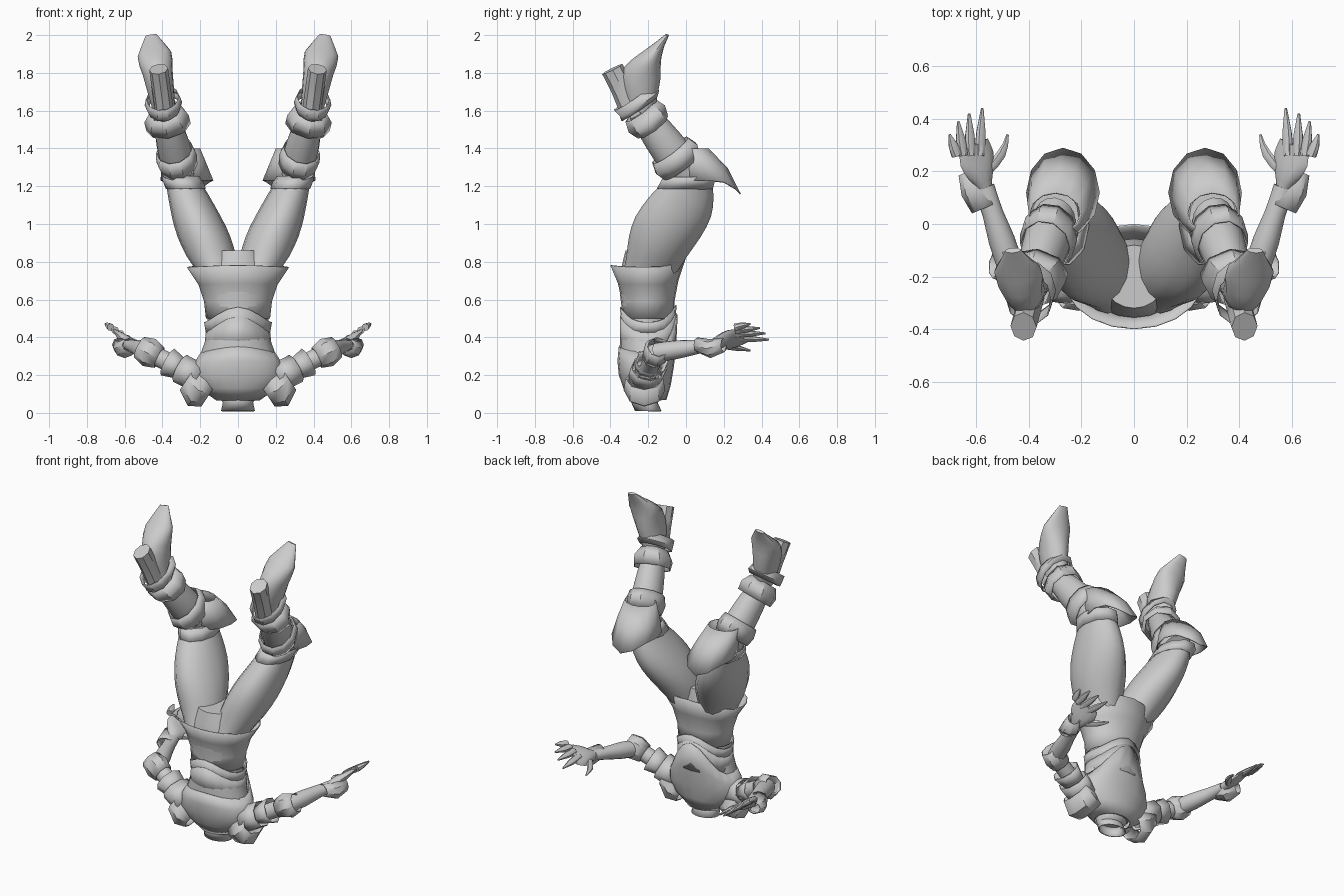
import bpy, bmesh, math
from mathutils import Vector

cube = bpy.data.objects.get("Cube")
if cube:
    bpy.data.objects.remove(cube, do_unlink=True)

grey = bpy.data.materials.new("plain_grey")
grey.use_nodes = True
colour = (0.6, 0.6, 0.6, 1)
grey.diffuse_color = colour
grey.node_tree.nodes["Principled BSDF"].inputs["Base Color"].default_value = colour

X, Y, Z = Vector((1, 0, 0)), Vector((0, 1, 0)), Vector((0, 0, 1))


def blend(values, t):
    """Smooth curve through evenly spaced values, t running from 0 to 1."""
    last = len(values) - 1
    i = min(int(t * last), last - 1)
    f = t * last - i
    a, b = values[i], values[i + 1]
    slope_a = (b - values[max(i - 1, 0)]) / 2
    slope_b = (values[min(i + 2, last)] - a) / 2
    hermite = f * (1 - f) * (slope_a * (1 - f) - slope_b * f)
    return a + (b - a) * f * f * (3 - 2 * f) + hermite


def loft(name, start, end, widths, depths, ref=X, bend=Vector(), flat=False,
         shell=False, mirror=True, sides=16, front_peak=0, back_peak=0):
    """Oval tube from start to end; the end rim may rise to a peak."""
    spans = (len(widths) - 1) * (1 if shell else 2)
    axis = Z if flat else (end - start).normalized()
    u = (ref - axis * ref.dot(axis)).normalized()
    v = axis.cross(u)
    if v.y < 0:
        v = -v
    bm = bmesh.new()
    rings = []
    for step in range(spans + 1):
        t = step / spans
        centre = start.lerp(end, t) + bend * math.sin(math.pi * t)
        width, depth = blend(widths, t), blend(depths, t)
        ring = []
        for k in range(sides):
            angle = math.tau * k / sides
            c, s = math.cos(angle), math.sin(angle)
            peak = front_peak * max(0, s) ** 3 + back_peak * max(0, -s) ** 3
            ring.append(bm.verts.new(centre + u * width * c + v * depth * s + axis * peak * t * t))
        rings.append(ring)
    for low, high in zip(rings, rings[1:]):
        for k in range(sides):
            j = (k + 1) % sides
            bm.faces.new((low[k], low[j], high[j], high[k]))
    if not shell:
        bm.faces.new(rings[0])
        bm.faces.new(rings[-1])
    bmesh.ops.recalc_face_normals(bm, faces=bm.faces)
    mesh = bpy.data.meshes.new(name)
    bm.to_mesh(mesh)
    bm.free()
    mesh.materials.append(grey)
    ob = bpy.data.objects.new(name, mesh)
    bpy.context.collection.objects.link(ob)
    bpy.ops.object.select_all(action="DESELECT")
    ob.select_set(True)
    bpy.context.view_layer.objects.active = ob
    bpy.ops.object.shade_smooth_by_angle(angle=math.radians(38))
    if shell:
        ob.modifiers.new("thickness", "SOLIDIFY").thickness = 0.006
    if mirror:
        ob.modifiers.new("mirror", "MIRROR")


def core(name, low, high, widths, depths, **options):
    """Part stacked on the vertical axis of the torso."""
    spine = Y * -.2
    loft(name, spine + Z * low, spine + Z * high, widths, depths,
         flat=True, mirror=False, sides=20, **options)


def guard(name, start, end, low, high, widths, depths, sides=10, **options):
    """Open armour shell covering a stretch of the limb between two joints."""
    loft(name, start.lerp(end, low), start.lerp(end, high), widths, depths,
         shell=True, sides=sides, **options)


# Torso, upside down: neck at the bottom, hips at the top
core("torso", .08, .86, (.1, .21, .17, .16, .19, .12), (.08, .14, .14, .13, .15, .12),
     bend=Y * -.01)
core("neck_collar", .01, .1, (.09, .08, .11), (.07, .07, .09), shell=True, bend=Y * -.02)
core("breastplate", .07, .32, (.11, .2, .24, .23, .19), (.09, .12, .14, .15, .15),
     shell=True, front_peak=.2, back_peak=.03, bend=Y * -.01)
core("lower_bodice_band", .34, .43, (.18, .17), (.15, .15), shell=True, front_peak=.1, back_peak=.08)
core("upper_bodice_band", .42, .48, (.17, .18), (.14, .15), shell=True, front_peak=.09, back_peak=.08)
core("waist_skirt", .5, .77, (.17, .18, .21, .27), (.14, .14, .16, .2),
     shell=True, front_peak=.05, back_peak=.01)

# Joints of the left limbs
hip, knee, ankle = Vector((.1, -.2, .72)), Vector((.3, .02, 1.25)), Vector((.39, -.24, 1.6))
heel, toe = Vector((.42, -.39, 1.82)), Vector((.46, -.1, 2))
shoulder, elbow = Vector((.2, -.22, .18)), Vector((.47, -.16, .32))
wrist, knuckle = Vector((.57, .14, .36)), Vector((.61, .3, .41))

# Legs
loft("thigh", hip, knee, (.1, .13, .14, .13, .11, .09), (.14, .16, .19, .2, .17, .12), flat=True)
loft("shin", knee, ankle, (.08, .09, .08, .06), (.1, .1, .09, .07))
guard("lower_knee_band", hip, knee, .88, 1, (.1, .1), (.15, .14), flat=True)
guard("knee_strap", knee, ankle, .15, .4, (.1, .11, .1), (.12, .14, .12))
guard("knee_guard", knee + Y * .02 + Z * .15, knee + Vector((-.03, .1, -.02)), 0, 1,
      (.1, .12, .14), (.08, .14, .17), sides=12, flat=True, front_peak=-.07)
guard("ankle_flare", ankle, knee, 0, .25, (.08, .12, .12), (.1, .12, .1), sides=8)

# Boots
guard("ankle_band", ankle, heel, .05, .3, (.09, .1, .09), (.12, .13, .12), bend=Y * .02)
loft("boot_foot", ankle, toe, (.06, .07, .08, .09, .03), (.08, .1, .1, .05, .01), bend=Y * -.06)
loft("boot_heel", ankle - Y * .04, heel, (.05, .05, .05), (.07, .06, .06), sides=8)

# Arms
loft("upper_arm", shoulder, elbow, (.06, .05, .05, .05), (.06, .05, .05, .05), ref=Z)
loft("forearm", elbow, wrist, (.05, .05, .04, .03), (.05, .05, .04, .04), ref=Z)
guard("elbow_guard", shoulder, elbow, .8, 1.2, (.06, .08, .06), (.06, .07, .06), sides=8, ref=Z)
guard("wrist_guard", wrist - Y * .08, wrist + X * .06 + Y * .06, 0, 1,
      (.04, .05, .04), (.05, .06, .04), sides=8, ref=Z, bend=Z * -.02)
guard("middle_shoulder_plate", shoulder, elbow, 0, .4, (.08, .08), (.09, .1), sides=8, ref=Z)
guard("outer_shoulder_plate", shoulder, elbow, .3, .64, (.05, .08), (.07, .09), sides=8, ref=Z)
guard("shoulder_cap", shoulder - X * .05 - Z * .08, shoulder + X * .07, 0, 1,
      (.08, .1, .07), (.09, .11, .1), sides=8, ref=Z, bend=Z * -.02)

# Hands, tilted outward
palm_normal = Vector((-.56, 0, .83))
across = Vector((.83, 0, .56))
loft("palm", wrist, knuckle, (.03, .03, .02, .01), (.03, .06, .08, .07), ref=palm_normal, sides=12)
fingertips = (("index_finger", -.04, .14), ("middle_finger", .02, .12),
              ("ring_finger", .07, .09), ("little_finger", .11, .04))
for name, spread, reach in fingertips:
    base = knuckle + across * spread * .7 - Y * .04
    loft(name, base, knuckle + across * spread + Y * reach, (.02, .015, .005), (.02, .02, .005),
         ref=palm_normal, sides=8)
loft("thumb", wrist + Y * .05, wrist + Vector((-.09, .2, -.03)), (.02, .015, .005), (.02, .02, .005),
     ref=palm_normal, sides=8, bend=X * -.02)
